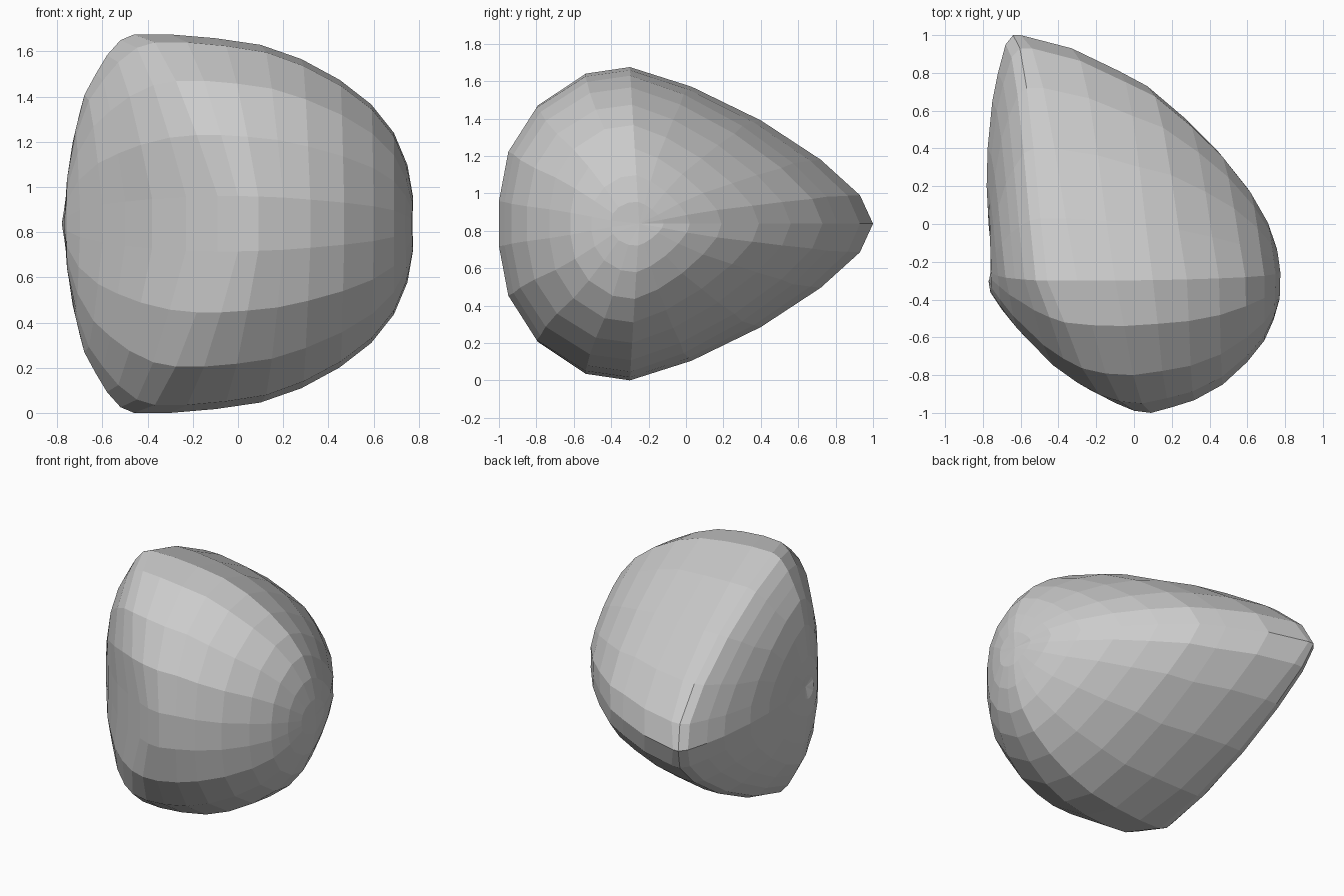
import bpy, bmesh

if "Cube" in bpy.data.objects:
    bpy.data.objects.remove(bpy.data.objects["Cube"])

# Profiles from the right pole to the left pole: (x, normalised radius)
BACK = [(.772, 0), (.75, .104), (.70, .216), (.60, .352), (.44, .512), (.27, .648),
        (.07, .784), (-.08, .848), (-.33, .944), (-.60, 1), (-.64, 1), (-.68, .96),
        (-.72, .84), (-.75, .72), (-.775, .52), (-.78, .36), (-.77, .20), (-.75, .06), (-.745, 0)]
TOP = [(.772, 0), (.775, .14), (.75, .31), (.69, .48), (.59, .63), (.45, .76),
       (.28, .87), (.10, .945), (-.10, .98), (-.30, 1), (-.46, 1), (-.52, .97),
       (-.58, .89), (-.63, .79), (-.68, .68), (-.72, .49), (-.755, .25), (-.76, .10), (-.745, 0)]
FRONT = [(.772, 0), (.77, .20), (.74, .34), (.69, .49), (.60, .64), (.47, .80),
         (.32, .91), (.20, .96), (.09, 1), (0, .985), (-.09, .935), (-.23, .84),
         (-.38, .71), (-.50, .56), (-.60, .43), (-.70, .27), (-.76, .15), (-.77, .07), (-.745, 0)]

# Teardrop outline seen from the side, upper half from back tip to front: (y, z)
OUTLINE = [(1, .8375), (.93, .99), (.72, 1.18), (.40, 1.39), (.03, 1.57),
           (-.30, 1.675), (-.54, 1.64), (-.80, 1.47), (-.95, 1.23), (-1, .96)]
PY, PZ = -.25, .8375
CREST = 5


def meridian(k, sign):
    """Points along one pole-to-pole line, poles left out."""
    y, z = OUTLINE[k]
    if k <= CREST:
        side, w = BACK, k / CREST
    else:
        side, w = FRONT, (k - CREST) / 4
        w = 1 - w
    pts = []
    for (xs, rs), (xt, rt) in zip(side[1:-1], TOP[1:-1]):
        pts.append((xs + (xt - xs) * w, PY + (y - PY) * (rs if k != CREST else rt),
                    PZ + sign * (z - PZ) * rt))
    return pts


# Full loop of meridians: upper half, then the mirrored lower half without the tip
lines = [meridian(k, 1) for k in range(10)] + [meridian(k, -1) for k in range(9, 0, -1)]

bm = bmesh.new()
grid = [[bm.verts.new(p) for p in line] for line in lines]
right_pole = bm.verts.new((BACK[0][0], PY, PZ))
left_pole = bm.verts.new((BACK[-1][0], PY, PZ))
for a, b in zip(grid, grid[1:] + grid[:1]):
    bm.faces.new((right_pole, a[0], b[0]))
    bm.faces.new((left_pole, b[-1], a[-1]))
    for i in range(len(a) - 1):
        bm.faces.new((a[i], a[i + 1], b[i + 1], b[i]))
bmesh.ops.recalc_face_normals(bm, faces=bm.faces)

# Faceted teardrop body
mesh = bpy.data.meshes.new("teardrop_body")
bm.to_mesh(mesh)
bm.free()
body = bpy.data.objects.new("teardrop_body", mesh)
bpy.context.collection.objects.link(body)
